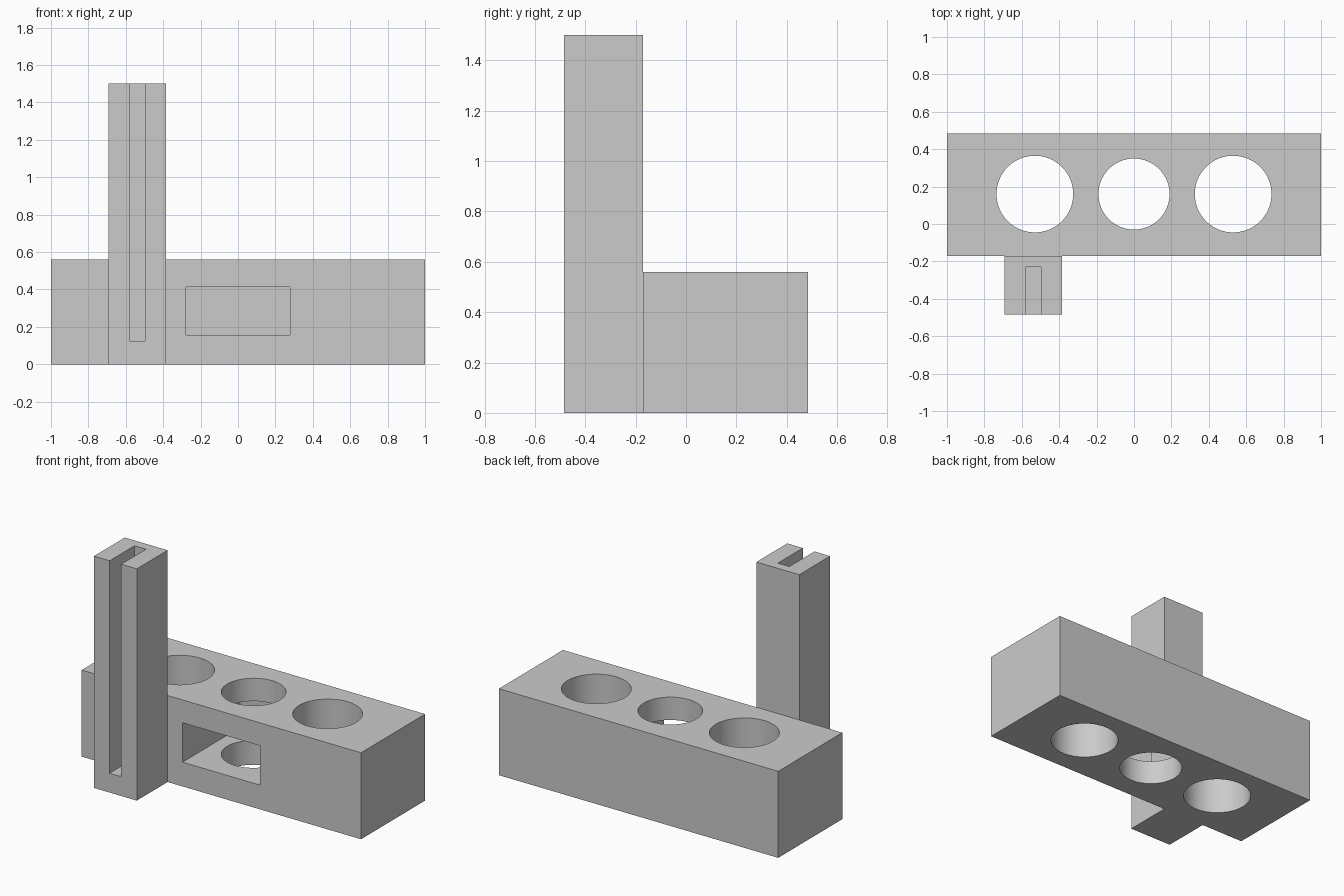
import bpy
import math

default_cube = bpy.data.objects.get("Cube")
if default_cube:
    bpy.data.objects.remove(default_cube, do_unlink=True)

# Single plain grey
grey = bpy.data.materials.new("light_grey")
grey.use_nodes = True
grey.diffuse_color = (0.6, 0.6, 0.6, 1)
grey.node_tree.nodes["Principled BSDF"].inputs["Base Color"].default_value = (0.6, 0.6, 0.6, 1)


def box(name, x, y, z):
    """Box from (min, max) ranges on each axis."""
    bpy.ops.mesh.primitive_cube_add(size=1)
    obj = bpy.context.object
    obj.name = name
    ranges = (x, y, z)
    for v in obj.data.vertices:
        v.co = [r[1] if c > 0 else r[0] for c, r in zip(v.co, ranges)]
    obj.data.materials.append(grey)
    return obj


def drill(name, x, y, radius):
    """Vertical cylinder used as a cutter."""
    bpy.ops.mesh.primitive_cylinder_add(vertices=64, radius=radius, depth=2, location=(x, y, 0.3))
    obj = bpy.context.object
    obj.name = name
    obj.data.materials.append(grey)
    return obj


def cut(target, cutter):
    cutter.hide_render = True
    mod = target.modifiers.new("cut", "BOOLEAN")
    mod.operation = "DIFFERENCE"
    mod.solver = "EXACT"
    mod.object = cutter
    bpy.context.view_layer.objects.active = target
    bpy.ops.object.modifier_apply(modifier=mod.name)
    bpy.data.objects.remove(cutter, do_unlink=True)


def finish(obj):
    bpy.ops.object.select_all(action="DESELECT")
    obj.select_set(True)
    bpy.context.view_layer.objects.active = obj
    bpy.ops.object.shade_smooth_by_angle(angle=math.radians(30))


# Long block with a front pocket and three through holes
front, back, height = -0.17, 0.485, 0.56
block = box("holder_block", (-1, 1), (front, back), (0, height))
cut(block, box("pocket_cutter", (-0.278, 0.278), (front - 0.1, 0.42), (0.157, 0.412)))
for x, radius in ((-0.53, 0.205), (0, 0.19), (0.53, 0.205)):
    cut(block, drill("hole_cutter", x, 0.16, radius))
finish(block)

# Tall post on the front, slotted from the top down
post = box("slotted_post", (-0.692, -0.385), (-0.485, front), (0, 1.5))
cut(post, box("slot_cutter", (-0.58, -0.497), (-0.6, -0.23), (0.125, 1.6)))
finish(post)
